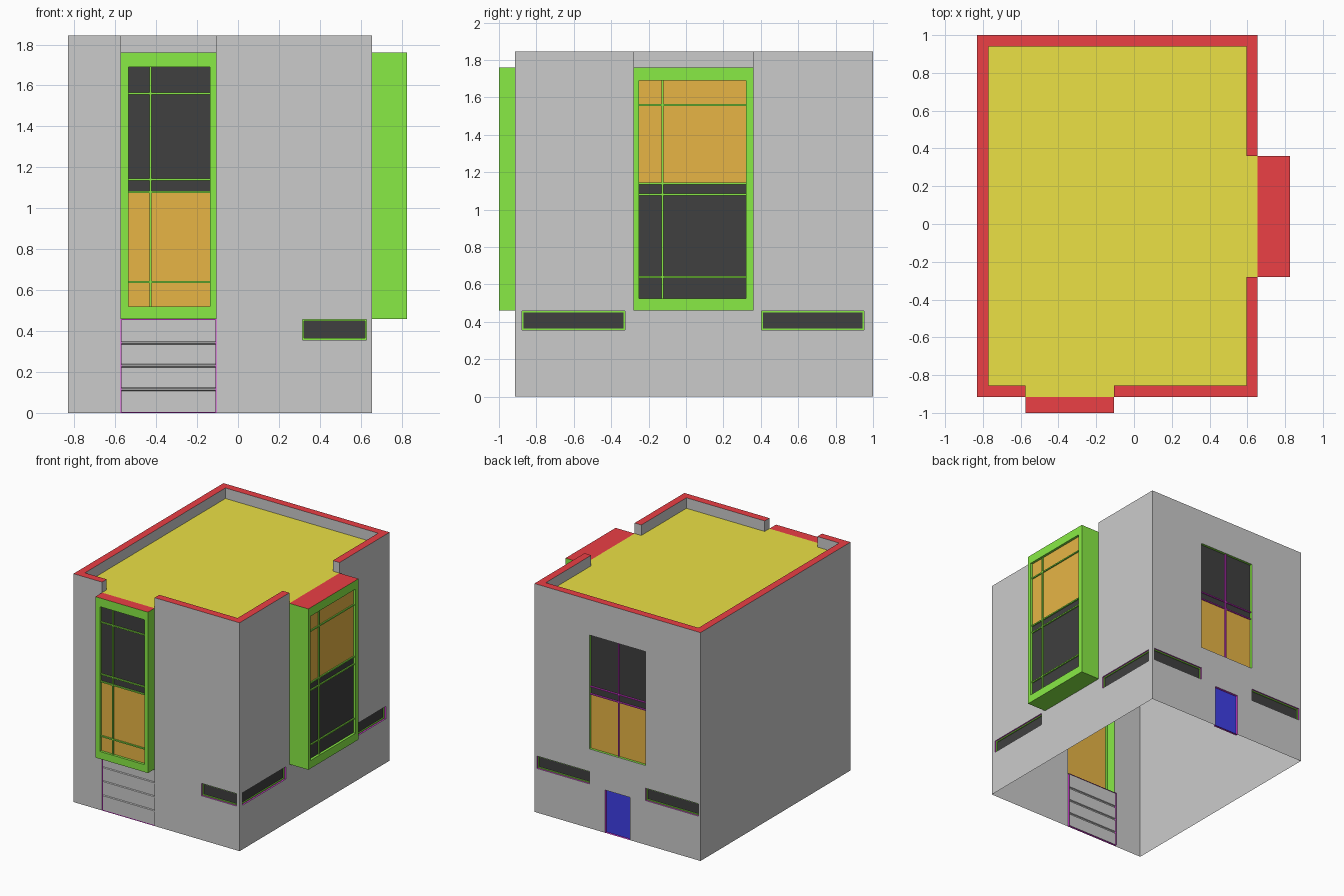
import bpy, bmesh
from mathutils import Vector

if "Cube" in bpy.data.objects:
    bpy.data.objects.remove(bpy.data.objects["Cube"])

X0, X1, Y0, Y1 = -0.83, 0.655, -0.915, 1.0      # outer walls
TOP, DECK, SILL = 1.845, 1.76, 0.46             # parapet, roof deck, bay underside
FB = (-0.575, -0.105)                           # front bay span in x
RB = (-0.28, 0.36)                              # right bay span in y

COL = {"green": (.25, .83, .06), "orange": (.80, .46, .06), "red": (.83, .05, .06),
       "yellow": (.83, .75, .06), "black": (.05, .05, .05), "blue": (.05, .05, .80),
       "magenta": (.80, .05, .80)}
MAT = {}
for n, c in COL.items():
    MAT[n] = bpy.data.materials.new(n)
    MAT[n].diffuse_color = (*c, 1)

# each facade maps (along, up, outward) to world space
FACADE = {"front": lambda u, z, d: Vector((u, Y0 - d, z)),
          "right": lambda u, z, d: Vector((X1 + d, u, z)),
          "back": lambda u, z, d: Vector((-u, Y1 + d, z)),
          "left": lambda u, z, d: Vector((X0 - d, -u, z))}


def make(name, quads, color=None):
    """Mesh object from a list of polygons."""
    bm = bmesh.new()
    for q in quads:
        bm.faces.new([bm.verts.new(p) for p in q])
    bmesh.ops.remove_doubles(bm, verts=bm.verts, dist=1e-5)
    me = bpy.data.meshes.new(name)
    bm.to_mesh(me)
    bm.free()
    if color:
        me.materials.append(MAT[color])
    ob = bpy.data.objects.new(name, me)
    bpy.context.collection.objects.link(ob)
    return ob


def sheet(f, r, holes=(), d=0.0):
    """Rectangle r=(u0,u1,z0,z1) at depth d, leaving out rectangular holes."""
    us = sorted({r[0], r[1], *[v for h in holes for v in h[:2]]})
    zs = sorted({r[2], r[3], *[v for h in holes for v in h[2:]]})
    P, out = FACADE[f], []
    for a, b in zip(us, us[1:]):
        for c, e in zip(zs, zs[1:]):
            mu, mz = (a + b) / 2, (c + e) / 2
            if not any(h[0] < mu < h[1] and h[2] < mz < h[3] for h in holes):
                out.append([P(a, c, d), P(b, c, d), P(b, e, d), P(a, e, d)])
    return out


def tube(f, r, d0, d1, inward=False):
    """Bottom, right, top and left sides of a rectangle between two depths."""
    P = FACADE[f]
    c = [(r[0], r[2]), (r[1], r[2]), (r[1], r[3]), (r[0], r[3])]
    q = [[P(*c[i], d0), P(*c[(i + 1) % 4], d0), P(*c[(i + 1) % 4], d1), P(*c[i], d1)]
         for i in range(4)]
    return [s[::-1] for s in q] if inward else q


def bar(f, r, d0, d1):
    return sheet(f, r, d=d1) + tube(f, r, d0, d1)


def inset(r, t):
    return (r[0] + t, r[1] - t, r[2] + t, r[3] - t)


# openings in each facade (along-axis runs left to right seen from outside)
garage = (*FB, 0, SILL)
slots = {"front": [(.315, .628, .357, .457)],
         "right": [(-.877, -.325, .357, .457), (.403, .952, .357, .457)],
         "back": [(-.633, -.163, .357, .457), (.340, .812, .357, .457)]}
back_window = (-.163, .340, .64, 1.56)
back_door = (-.022, .198, 0, .345)
holes = {"front": slots["front"] + [garage, (*FB, SILL, TOP)],
         "right": slots["right"] + [(*RB, SILL, TOP)],
         "back": slots["back"] + [back_window, back_door], "left": []}
span = {"front": (X0, X1), "right": (Y0, Y1), "back": (-X1, -X0), "left": (-Y1, -Y0)}

# walls
make("walls", [q for f in FACADE for q in sheet(f, (*span[f], 0, TOP), holes[f])])

# strip windows
for f, rects in slots.items():
    for i, r in enumerate(rects):
        n = f"{f}_strip_window_{i + 1}"
        make(n + "_reveal", tube(f, r, -.02, 0, True), "magenta")
        make(n + "_frame", sheet(f, r, [inset(r, .008)], -.012)
             + tube(f, inset(r, .008), -.02, -.012, True), "green")
        make(n + "_glass", sheet(f, inset(r, .008), d=-.02), "black")

# parapet: inner faces and open ends grey, cap red
T = 0.06
runs = [([(FB[0], Y0), (X0, Y0), (X0, Y1), (X1, Y1), (X1, RB[1])],
         [(FB[0], Y0 + T), (X0 + T, Y0 + T), (X0 + T, Y1 - T), (X1 - T, Y1 - T), (X1 - T, RB[1])]),
        ([(X1, RB[0]), (X1, Y0), (FB[1], Y0)],
         [(X1 - T, RB[0]), (X1 - T, Y0 + T), (FB[1], Y0 + T)])]
cap, inner = [], []
for o, n in runs:
    for i in range(len(o) - 1):
        cap.append([(*p, TOP) for p in (o[i], n[i], n[i + 1], o[i + 1])])
        inner.append([(*n[i], DECK), (*n[i + 1], DECK), (*n[i + 1], TOP), (*n[i], TOP)])
    for k in (0, -1):
        inner.append([(*o[k], DECK), (*n[k], DECK), (*n[k], TOP), (*o[k], TOP)])
make("parapet_cap", [q if q[0][0] is None else q[::-1] for q in cap], "red")
make("parapet_inner", inner)


# roof deck, running out to the wall line above each bay
def flat(x0, x1, y0, y1, z):
    return [(x0, y0, z), (x1, y0, z), (x1, y1, z), (x0, y1, z)]


make("roof_deck", [flat(X0 + T, X1 - T, Y0 + T, Y1 - T, DECK),
                   flat(*FB, Y0, Y0 + T, DECK), flat(X1 - T, X1, *RB, DECK)], "yellow")


# bay windows
def bay(f, s, depth, opening, split, lower, upper, mull_u):
    r = (*s, SILL, DECK)
    sides = tube(f, r, 0, depth)
    make(f + "_bay_roof", [sides.pop(2)], "red")
    make(f + "_bay_frame", sides + sheet(f, r, [opening], depth)
         + tube(f, opening, depth - .02, depth, True), "green")
    a, b, c, e = opening
    make(f + "_bay_lower_pane", sheet(f, (a, b, c, split), d=depth - .02), lower)
    make(f + "_bay_upper_pane", sheet(f, (a, b, split, e), d=depth - .02), upper)
    bars = bar(f, (mull_u - .005, mull_u + .005, c, e), depth - .02, depth - .01)
    for z in (.64, 1.08, 1.14, 1.56):
        bars += bar(f, (a, b, z - .005, z + .005), depth - .02, depth - .01)
    make(f + "_bay_mullions", bars, "green")


bay("front", FB, .085, (-.535, -.137, .52, 1.69), 1.08, "orange", "black", -.427)
bay("right", RB, .17, (-.25, .322, .525, 1.69), 1.14, "black", "orange", -.125)

# garage door: stacked panels with a small rounded lip at each joint
make("garage_frame", tube("front", garage, -.02, 0, True)
     + sheet("front", garage, [(FB[0] + .005, FB[1] - .005, .005, SILL - .005)], -.004), "magenta")
prof = [(0, -.012)]
for z in (.115, .23, .342):
    prof += [(z - .008, -.012), (z - .004, -.004), (z + .004, -.004), (z + .008, -.012)]
prof.append((SILL, -.012))
F = FACADE["front"]
make("garage_door", [[F(FB[0], *p), F(FB[1], *p), F(FB[1], *q), F(FB[0], *q)]
                     for p, q in zip(prof, prof[1:])])

# back window: orange lower sash, black upper sash
a, b, c, e = back_window
make("back_window_reveal", tube("back", back_window, -.02, 0, True), "green")
make("back_window_lower_pane", sheet("back", (a, b, c, 1.08), d=-.02), "orange")
make("back_window_upper_pane", sheet("back", (a, b, 1.08, e), d=-.02), "black")
m = (a + b) / 2
bars = bar("back", (m - .005, m + .005, c, e), -.02, -.01)
for z in (1.08, 1.14):
    bars += bar("back", (a, b, z - .004, z + .004), -.02, -.01)
make("back_window_mullions", bars, "magenta")

# back door
make("back_door_reveal", tube("back", back_door, -.018, 0, True), "magenta")
make("back_door", sheet("back", back_door, d=-.018), "blue")

for m in bpy.data.materials:
    if m.users and not m.is_grease_pencil:
        m.use_nodes = True
        m.node_tree.nodes["Principled BSDF"].inputs["Base Color"].default_value = m.diffuse_color
